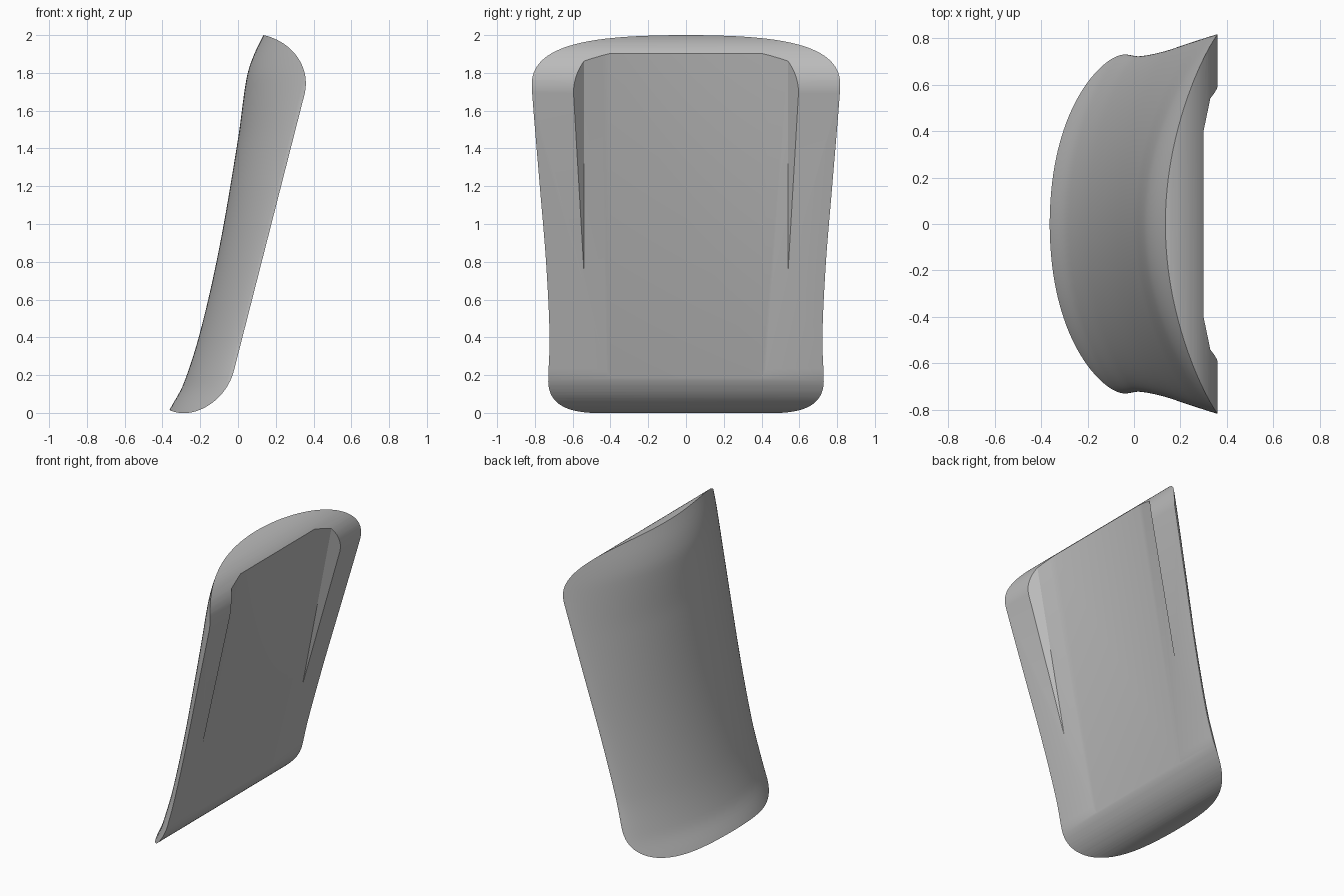
import bpy, bmesh, math
from mathutils import Vector
from mathutils.geometry import interpolate_bezier

if "Cube" in bpy.data.objects:
    bpy.data.objects.remove(bpy.data.objects["Cube"], do_unlink=True)

grey = bpy.data.materials.new("plain_grey")
grey.use_nodes = True
colour = (0.5, 0.5, 0.5, 1)
grey.diffuse_color = colour
grey.node_tree.nodes["Principled BSDF"].inputs["Base Color"].default_value = colour


def smooth_table(table, z):
    """Smooth curve through (z, value) pairs."""
    n = len(table)
    i = max(k for k in range(n - 1) if k == 0 or table[k][0] <= z)

    def slope(k):
        a, b = table[max(k - 1, 0)], table[min(k + 1, n - 1)]
        return (b[1] - a[1]) / (b[0] - a[0])
    (z0, v0), (z1, v1) = table[i], table[i + 1]
    h = z1 - z0
    t = (z - z0) / h
    return ((1 + 2 * t) * (1 - t) ** 2 * v0 + t * (1 - t) ** 2 * h * slope(i)
            + t * t * (3 - 2 * t) * v1 + t * t * (t - 1) * h * slope(i + 1))


def loft(name, rings):
    """Closed solid through rings that share one point count."""
    bm = bmesh.new()
    loops = [[bm.verts.new(p) for p in ring] for ring in rings]
    for a, b in zip(loops, loops[1:]):
        for i in range(len(a)):
            j = (i + 1) % len(a)
            bm.faces.new((a[i], a[j], b[j], b[i]))
    bm.faces.new(loops[0])
    bm.faces.new(loops[-1])
    bmesh.ops.recalc_face_normals(bm, faces=bm.faces)
    mesh = bpy.data.meshes.new(name)
    bm.to_mesh(mesh)
    bm.free()
    mesh.materials.append(grey)
    ob = bpy.data.objects.new(name, mesh)
    bpy.context.collection.objects.link(ob)
    return ob


def rim_x(z):
    return -0.02 + (z - 0.23) * 0.2555


SPINE = [(-0.1, -0.42), (0.015, -0.363), (0.15, -0.29), (0.43, -0.2), (0.87, -0.1),
         (1.45, 0.0), (1.77, 0.045), (1.88, 0.078), (2.0, 0.135), (2.1, 0.19)]
WIDTH = [(-0.1, 0.74), (0.2, 0.729), (0.4, 0.722), (0.8, 0.741), (1.2, 0.774),
         (1.7, 0.815), (2.1, 0.84)]


# Curved shell: bowed back section closed by the flat rim plane
def section(z, steps=64):
    spine, half = smooth_table(SPINE, z), smooth_table(WIDTH, z)
    depth = rim_x(z) - spine
    roundness = 0.5 + 0.1 * z
    ring = []
    for k in range(steps + 1):
        a = math.pi * (k / steps - 0.5)
        u = math.sin(a)
        sag = roundness * u * u + (1 - roundness) * (1 - math.cos(a))
        ring.append((spine + depth * sag, half * u, z))
    return ring


shell = loft("curved_shell", [section(-0.1 + 2.2 * k / 72) for k in range(73)])

# Side outline that rounds the top and bottom
cap = interpolate_bezier(Vector((0.353, 1.69)), Vector((0.385, 1.83)),
                         Vector((0.29, 1.965)), Vector((0.135, 2.0)), 24)
foot = interpolate_bezier(Vector((-0.363, 0.015)), Vector((-0.24, -0.043)),
                          Vector((-0.06, 0.06)), Vector((-0.02, 0.23)), 24)
outline = list(foot) + list(cap) + [Vector((-0.7, 2.0)), Vector((-0.7, 0.1))]
side_cutter = loft("side_outline_cutter",
                   [[(p.x, y, p.y) for p in outline] for y in (-1, 1)])

# Sloped recess with shallow ramps and slanted side walls
PROFILE = [(0.0, 0.4), (0.037, 0.54), (0.237, 0.73)]


def recess_ring(z):
    x = -0.045 + (z - 0.13) * 0.194
    half = [(x + dx, y, z) for dx, y in PROFILE]
    return half + [(px, -y, pz) for px, y, pz in reversed(half)]


recess_cutter = loft("recess_cutter", [recess_ring(-0.2), recess_ring(2.2)])

bpy.context.view_layer.objects.active = shell
for cutter, operation in ((side_cutter, 'INTERSECT'), (recess_cutter, 'DIFFERENCE')):
    cutter.hide_render = True
    mod = shell.modifiers.new(cutter.name, 'BOOLEAN')
    mod.object, mod.operation, mod.solver = cutter, operation, 'EXACT'
    bpy.ops.object.modifier_apply(modifier=mod.name)
    bpy.data.objects.remove(cutter, do_unlink=True)

# Smooth shading with crisp rim and recess edges
bpy.ops.object.select_all(action='DESELECT')
shell.select_set(True)
bpy.ops.object.shade_smooth_by_angle(angle=math.radians(30))
